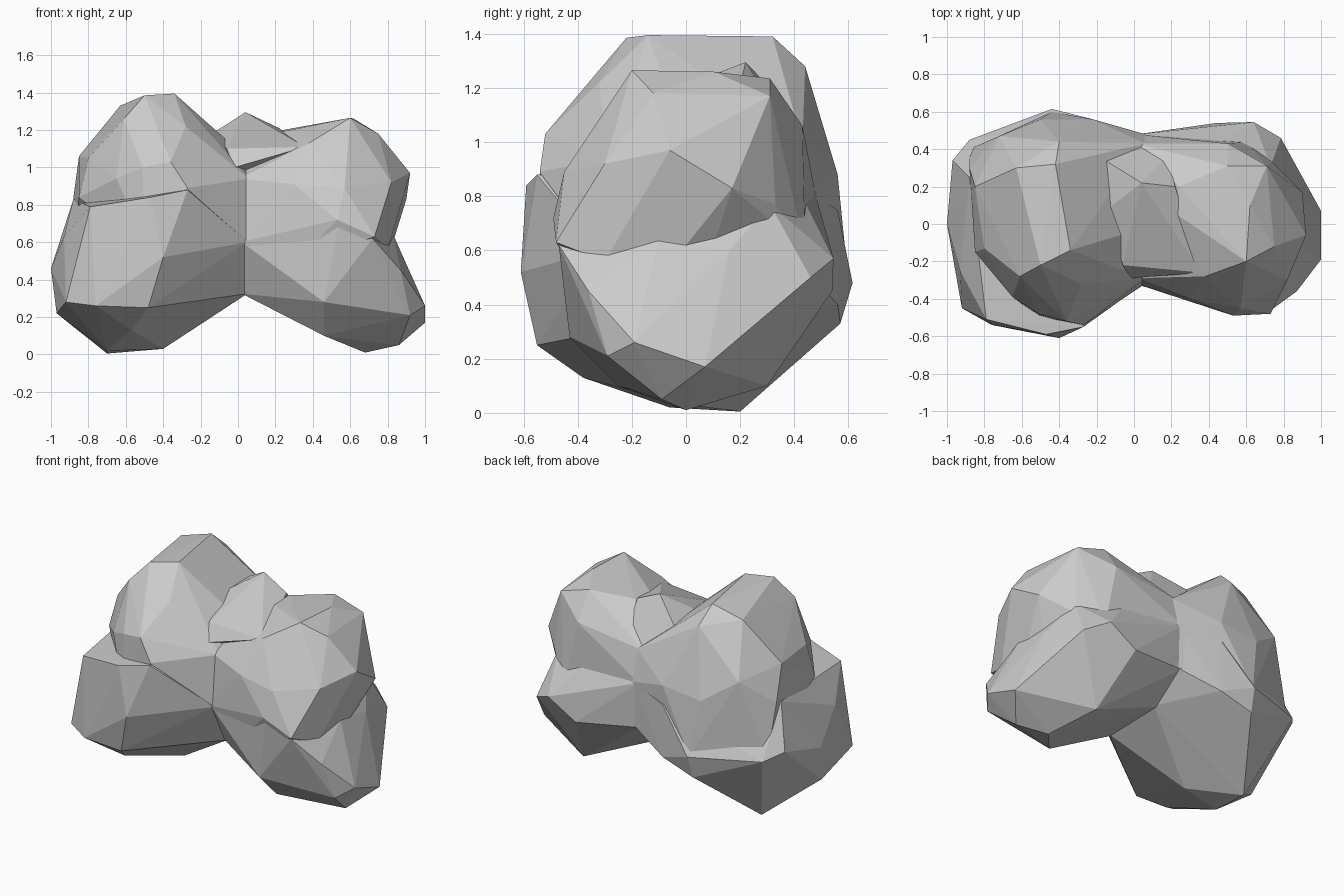
import bpy, bmesh


def faceted_chunk(name, corners):
    """Convex flat-faced boulder spanned by a few corner points."""
    bm = bmesh.new()
    for c in corners:
        bm.verts.new(c)
    out = bmesh.ops.convex_hull(bm, input=bm.verts)
    loose = {g for g in out["geom_interior"] + out["geom_unused"]
             if isinstance(g, bmesh.types.BMVert)}
    bmesh.ops.delete(bm, geom=list(loose), context='VERTS')
    bmesh.ops.recalc_face_normals(bm, faces=bm.faces)
    me = bpy.data.meshes.new(name)
    bm.to_mesh(me)
    bm.free()
    ob = bpy.data.objects.new(name, me)
    bpy.context.collection.objects.link(ob)
    return ob


def waist(x, top=2):
    """Cross-section of the neck, shared by both lobes so they overlap."""
    ring = [(-.29, .94), (-.32, .60), (-.18, .325), (.25, .335),
            (.47, .50), (.48, .80), (.43, 1.0), (-.02, 1.04)]
    return [(x, y, z) for y, z in ring if z < top]


# left lobe: tall crown, reaching down inside the base
rock = faceted_chunk("rock", waist(.06) + [
    (-.34, -.14, 1.395), (-.42, .32, 1.39), (-.50, -.22, 1.385), (-.63, .30, 1.33),
    (-.61, -.28, 1.26), (-.28, -.32, 1.22), (-.85, .20, 1.06), (-.80, -.13, 1.05),
    (-.51, -.48, 1.0), (-.36, -.52, 1.03), (-.14, .10, 1.19), (-.40, .44, 1.28),
    (-.72, .47, 1.0), (-.22, .56, .88), (-.50, .56, .85), (-.27, -.54, .89),
    (-.07, -.37, .80), (-.65, -.39, .94), (-.88, .30, .84), (-.85, -.15, .84),
    (-.44, .60, .48), (-.88, .40, .5), (-.5, -.5, .6)])

# left lobe: wide base with a shoulder at the front left
base = faceted_chunk("left_base", waist(.05, .9) + [
    (-1, 0, .46), (-.97, .34, .55), (-.88, .45, .5), (-.44, .615, .48),
    (-.22, .56, .40), (-.45, .57, .33), (-.70, .20, .005), (-.70, -.06, .02),
    (-.40, 0, .03), (-.97, -.05, .22), (-.92, -.45, .28), (-.76, -.54, .26),
    (-.48, -.55, .25), (-.57, -.38, .13), (-.40, -.61, .52), (-.79, -.51, .79),
    (-.47, -.59, .84), (-.27, -.55, .88), (-.2, -.1, .2), (-.93, -.25, .63),
    (-.88, .25, .83), (-.22, .56, .75)])

# right lobe: upper block, reaching down inside the foot
block = faceted_chunk("right_block", waist(.01) + [
    (.60, -.20, 1.265), (.62, .10, 1.26), (.71, .31, 1.17), (.75, -.12, 1.18),
    (.38, -.28, 1.13), (.23, .05, 1.19), (.50, .31, 1.235), (.24, .20, 1.20),
    (.50, .43, 1.06), (.92, -.06, .97), (.90, .17, .83), (.82, -.30, .92),
    (.57, -.45, .89), (.30, -.40, .91), (.53, -.49, .72), (.73, -.48, .63),
    (.835, 0, .62), (.74, .33, .77), (.60, .44, .60), (.30, -.38, .48),
    (.65, 0, .30), (.80, -.3, .56)])

# right lobe: lower foot with a ledge at the back
foot = faceted_chunk("right_foot", waist(.02, .9) + [
    (1, .07, .17), (1, -.19, .26), (.86, -.09, .05), (.68, 0, .01),
    (.46, -.25, .10), (.92, -.29, .21), (.72, -.47, .62), (.54, -.48, .71),
    (.87, -.36, .45), (.835, .16, .60), (.83, -.10, .64), (.64, .545, .57),
    (.44, .54, .45), (.785, .46, .50), (.55, .30, .10), (.46, -.43, .28),
    (.14, -.1, .31), (.73, .31, .77), (.40, .40, .86)])

# fin on top of the neck, sloping down to the front
ridge = faceted_chunk("ridge", [
    (.04, .22, 1.295), (.22, .20, 1.21), (.22, .02, 1.18), (-.17, .35, 1.16),
    (-.14, .08, 1.18), (.02, -.02, 1.18), (-.02, -.29, 1.0), (-.06, -.22, 1.10),
    (.36, -.26, 1.11), (0, .43, 1.0), (.18, .36, 1.06), (.05, .2, .8)])

# weld all chunks into one solid
parts = (base, block, foot, ridge)
for part in parts:
    mod = rock.modifiers.new("weld_" + part.name, 'BOOLEAN')
    mod.operation, mod.solver, mod.object = 'UNION', 'EXACT', part
bpy.context.view_layer.update()
dg = bpy.context.evaluated_depsgraph_get()
solid = bpy.data.meshes.new_from_object(rock.evaluated_get(dg))
rock.modifiers.clear()
rock.data = solid
for part in parts:
    bpy.data.objects.remove(part, do_unlink=True)
